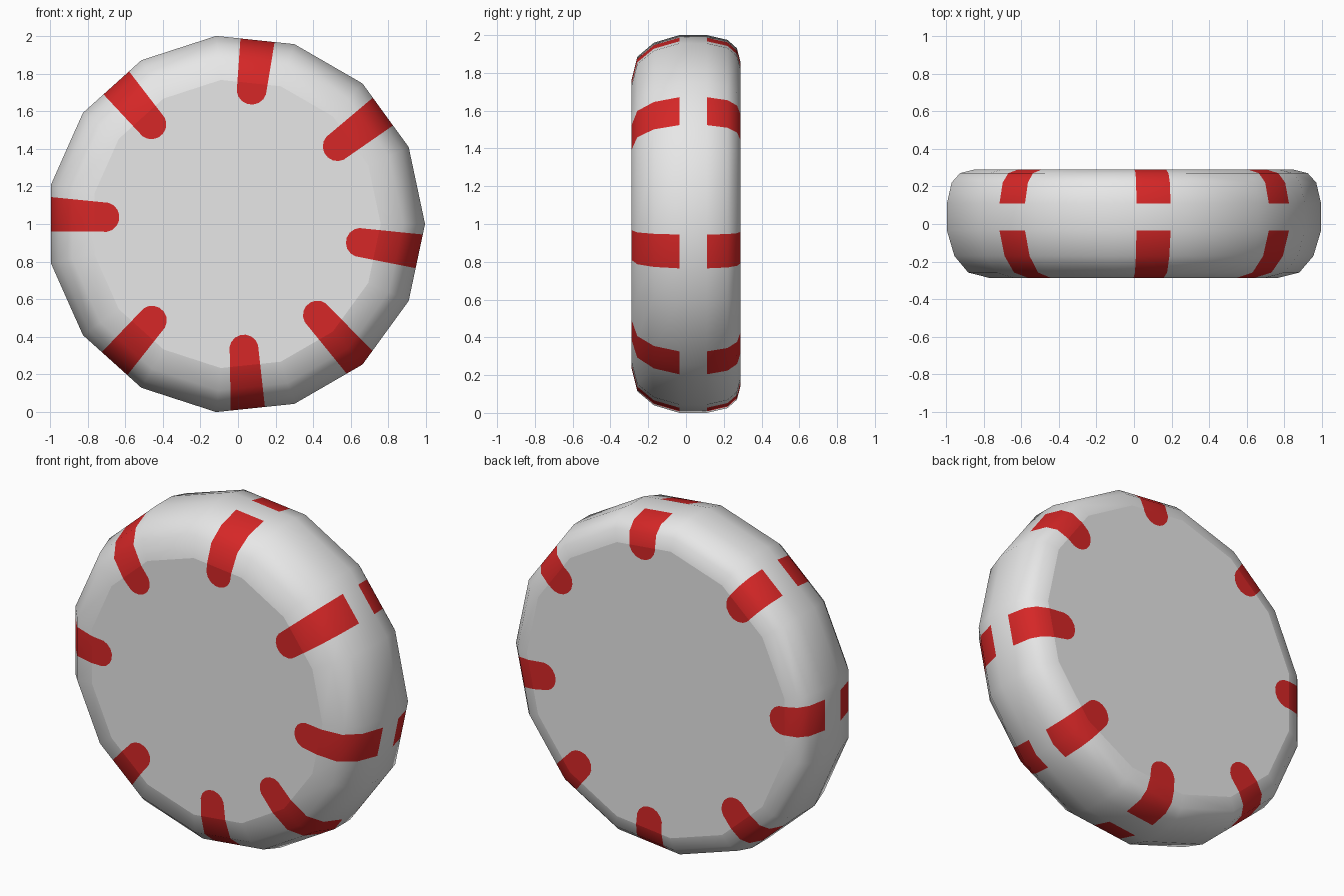
import bpy, bmesh, math
from mathutils import Vector

if "Cube" in bpy.data.objects:
    bpy.data.objects.remove(bpy.data.objects["Cube"])

N = 15                      # sides of the ring
CX, CZ = -0.011, 1.0        # disc centre
# profile: radius, y, tilt of the normal from the y axis (degrees)
PROFILE = [(0.77, -0.288, 14), (0.89, -0.258, 32), (0.965, -0.17, 61),
           (1.0055, -0.035, 82), (1.0055, 0.11, 97), (0.98, 0.22, 120),
           (0.935, 0.27, 149), (0.86, 0.289, 166)]
# stripes: angle, inner end radius on front, inner end radius on back
STRIPES = [(83.3, 0.72, 0.85), (37.4, 0.68, 0.81), (-8.5, 0.67, 0.76),
           (-48.2, 0.65, 0.775), (-86.3, 0.667, 0.79), (-131, 0.68, 0.775),
           (177, 0.70, 0.83), (130.3, 0.695, 0.84)]


def material(name, rgb):
    m = bpy.data.materials.new(name)
    m.diffuse_color = (*rgb, 1)
    m.use_nodes = True
    m.node_tree.nodes["Principled BSDF"].inputs["Base Color"].default_value = m.diffuse_color
    return m


bm = bmesh.new()

# Turned disc body with flat caps
rings = [[bm.verts.new((CX + r * math.cos(2 * math.pi * i / N), y,
                        CZ + r * math.sin(2 * math.pi * i / N)))
          for i in range(N)] for r, y, t in PROFILE]
front = bm.verts.new((CX, PROFILE[0][1], CZ))
back = bm.verts.new((CX, PROFILE[-1][1], CZ))
for i in range(N):
    j = (i + 1) % N
    bm.faces.new((front, rings[0][i], rings[0][j]))
    bm.faces.new((back, rings[-1][j], rings[-1][i]))
    for a, b in zip(rings, rings[1:]):
        bm.faces.new((a[i], b[i], b[j], a[j]))
bmesh.ops.recalc_face_normals(bm, faces=bm.faces[:])


def near(face, angle):
    c = face.calc_center_median()
    d = math.degrees(math.atan2(c.z - CZ, c.x - CX)) - angle
    return abs((d + 180) % 360 - 180) < 25


def clip(faces, co, no):
    """Cut the faces by a plane and return those behind it."""
    geom = set(faces)
    for f in faces:
        geom.update(f.edges)
        geom.update(f.verts)
    res = bmesh.ops.bisect_plane(bm, geom=list(geom), dist=1e-5,
                                 plane_co=co, plane_no=no)
    return [f for f in set(res["geom"]) if isinstance(f, bmesh.types.BMFace)
            and (f.calc_center_median() - co).dot(no) < 0]


# Stripes wrapped over the rim, with rounded ends cut into the caps
SLOPE = 0.047
for angle, r_front, r_back in STRIPES:
    a = math.radians(angle)
    out = Vector((math.cos(a), 0, math.sin(a)))
    side = Vector((-math.sin(a), 0, math.cos(a)))
    for r_end, is_front in ((r_front, True), (r_back, False)):
        faces = [f for f in bm.faces if near(f, angle)
                 and (f.calc_center_median().y < 0.03) == is_front]
        w = 0.077 + SLOPE * (r_end - 0.68)
        end = Vector((CX, 0, CZ)) + out * r_end
        for s in (1, -1):
            faces = clip(faces, end + side * s * w, side * s - out * SLOPE)
        for k in range(1, 8):
            t = math.pi * k / 8
            no = side * math.cos(t) - out * math.sin(t)
            faces = clip(faces, end + no * w, no)
        for f in faces:
            f.material_index = 1

mesh = bpy.data.meshes.new("striped_disc")
bm.to_mesh(mesh)
bm.free()
mesh.materials.append(material("light_grey", (0.8, 0.8, 0.8)))
mesh.materials.append(material("red", (0.67, 0.02, 0.02)))
disc = bpy.data.objects.new("striped_disc", mesh)
bpy.context.collection.objects.link(disc)


# Smooth rim and flat caps
def rim_normal(p):
    ang = math.atan2(p.z - CZ, p.x - CX)
    tilt = PROFILE[0][2]
    for (_, y0, t0), (_, y1, t1) in zip(PROFILE, PROFILE[1:]):
        if p.y >= y0:
            tilt = t0 + (t1 - t0) * min(1, (p.y - y0) / (y1 - y0))
    t = math.radians(tilt)
    return (math.sin(t) * math.cos(ang), -math.cos(t), math.sin(t) * math.sin(ang))


normals = [(0, 0, 1)] * len(mesh.loops)
for p in mesh.polygons:
    p.use_smooth = True
    for li in p.loop_indices:
        v = mesh.vertices[mesh.loops[li].vertex_index].co
        cap = abs(p.normal.y) > 0.995
        normals[li] = (0, math.copysign(1, p.normal.y), 0) if cap else rim_normal(v)
mesh.normals_split_custom_set(normals)
